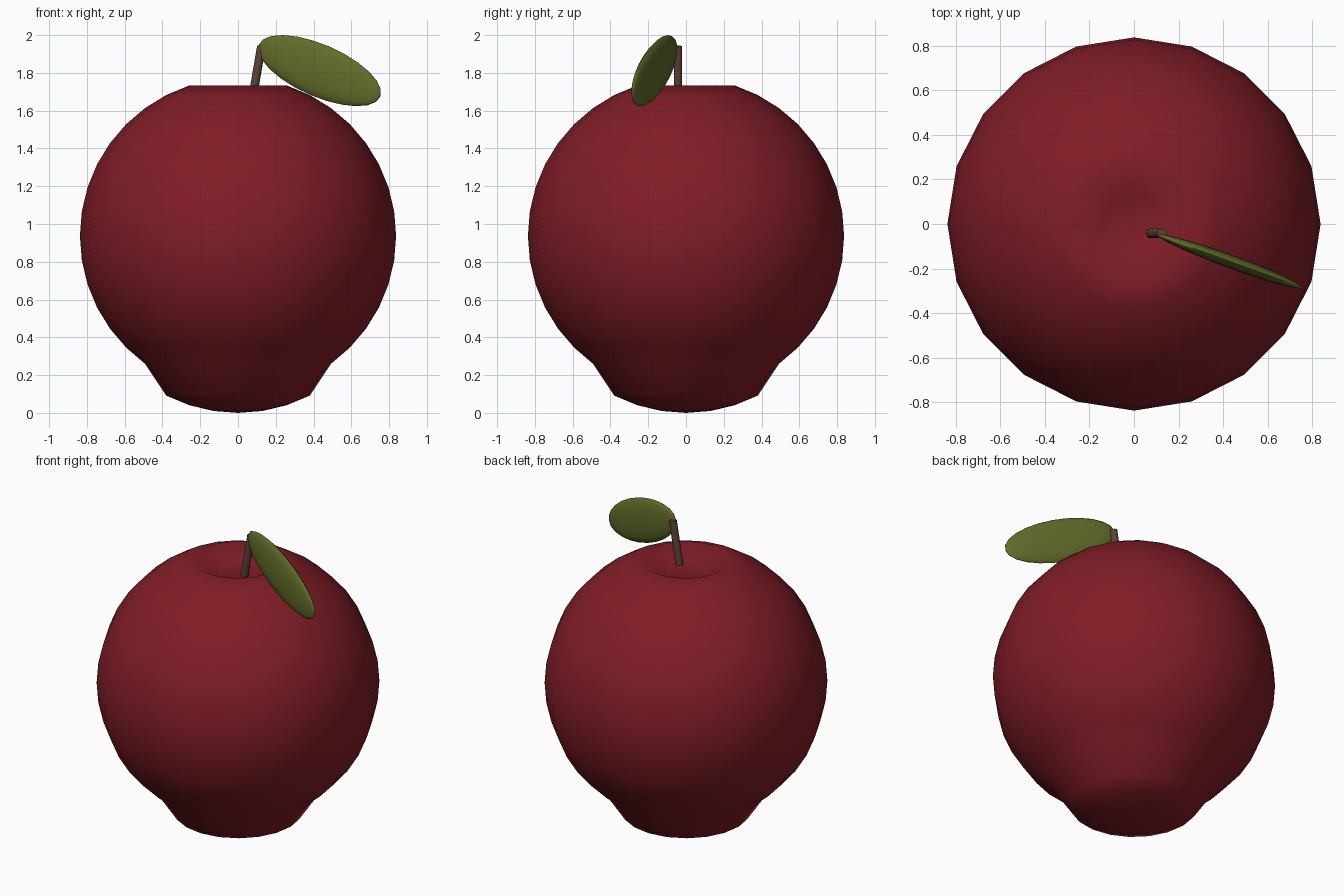
import bpy
from math import radians
from mathutils import Matrix, Vector

if "Cube" in bpy.data.objects:
    bpy.data.objects.remove(bpy.data.objects["Cube"])


def finish(obj, name, color, angle=60):
    obj.name = name
    mat = bpy.data.materials.new(name + "_color")
    mat.diffuse_color = (*color, 1)
    mat.use_nodes = True
    mat.node_tree.nodes["Principled BSDF"].inputs["Base Color"].default_value = mat.diffuse_color
    obj.data.materials.append(mat)
    bpy.ops.object.shade_smooth_by_angle(angle=radians(angle))


# Fruit: a sphere with a sunken top dimple and a stretched base
R, CENTRE = 0.837, 0.937
bpy.ops.mesh.primitive_uv_sphere_add(segments=20, ring_count=20, radius=R,
                                     location=(0, 0, CENTRE))
fruit = bpy.context.object
for v in fruit.data.vertices:
    if v.co.z > 0.97 * R or v.co.z < -0.85 * R:
        v.co.z -= 0.1
finish(fruit, "fruit", (0.22, 0.012, 0.02), 80)

# Stem: a thin rod leaning to the right out of the dimple
low, high = Vector((0.074, -0.042, 1.65)), Vector((0.124, -0.042, 1.941))
axis = high - low
bpy.ops.mesh.primitive_cylinder_add(vertices=10, radius=0.023, depth=axis.length,
                                    location=(low + high) / 2)
stem = bpy.context.object
stem.rotation_euler = axis.to_track_quat('Z', 'Y').to_euler()
finish(stem, "stem", (0.11, 0.055, 0.035), 45)

# Leaf: a flattened sphere with its poles at the two ends, drooping from the stem tip
bpy.ops.mesh.primitive_uv_sphere_add(segments=16, ring_count=12, radius=1,
                                     location=(0.432, -0.168, 1.812))
leaf = bpy.context.object
leaf.data.transform(Matrix.Rotation(radians(90), 4, 'Y'))
leaf.data.transform(Matrix.Diagonal((0.369, 0.03, 0.139, 1)))
leaf.rotation_euler = (0, radians(21.8), radians(-20))
finish(leaf, "leaf", (0.12, 0.15, 0.022), 80)
